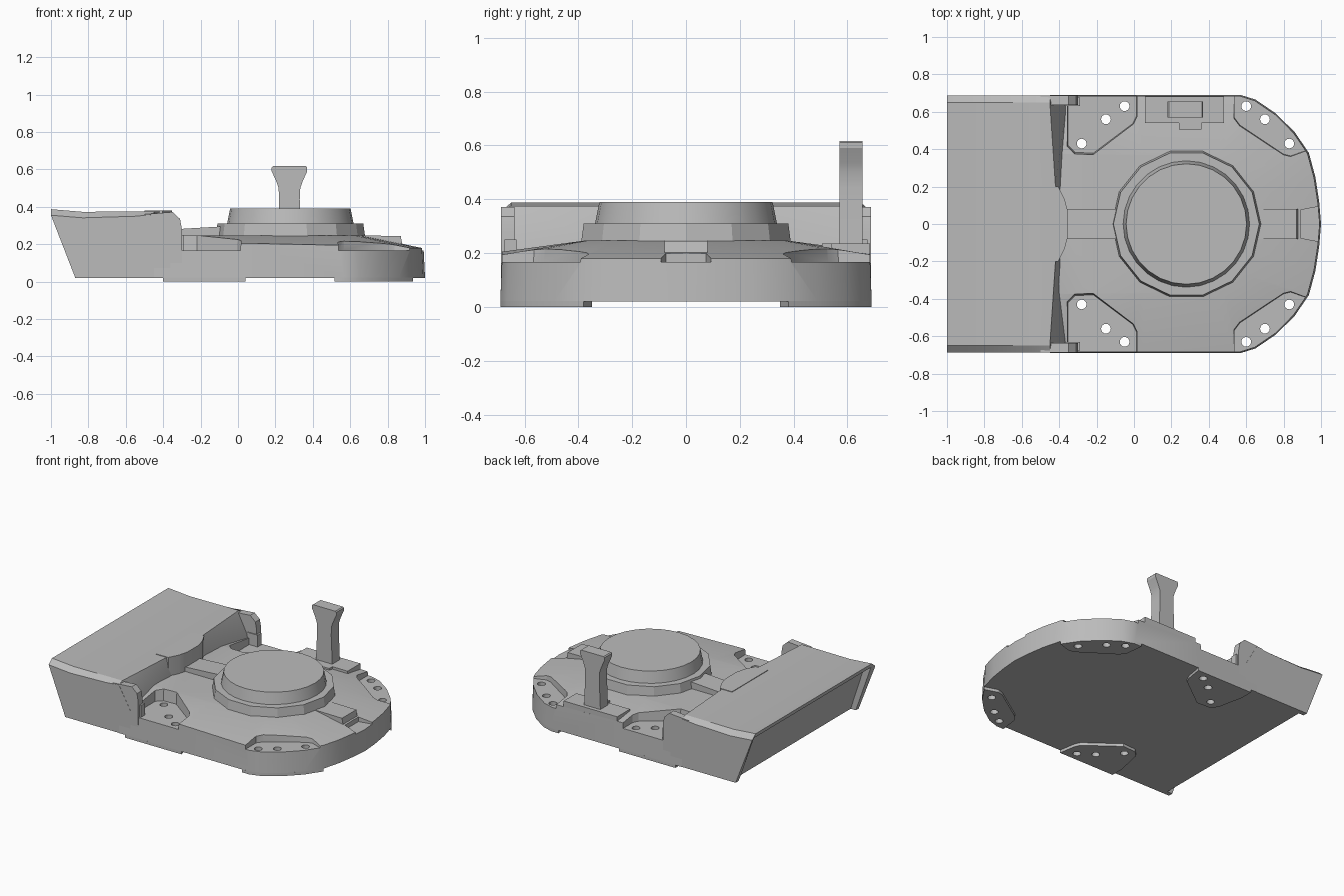
import bpy, bmesh, math
from mathutils import Vector

cube = bpy.data.objects.get("Cube")
if cube:
    bpy.data.objects.remove(cube, do_unlink=True)

grey = bpy.data.materials.new("plain_grey")
grey.use_nodes = True
GREY = (0.5, 0.5, 0.5, 1)
grey.diffuse_color = GREY
grey.node_tree.nodes["Principled BSDF"].inputs["Base Color"].default_value = GREY


def loft(name, rings):
    """Skin equal-length point rings and cap both ends."""
    bm = bmesh.new()
    loops = [[bm.verts.new(p) for p in ring] for ring in rings]
    n = len(loops[0])
    for a, b in zip(loops, loops[1:]):
        for i in range(n):
            j = (i + 1) % n
            bm.faces.new((a[i], a[j], b[j], b[i]))
    bm.faces.new(loops[0])
    bm.faces.new(loops[-1])
    bmesh.ops.recalc_face_normals(bm, faces=bm.faces)
    mesh = bpy.data.meshes.new(name)
    bm.to_mesh(mesh)
    bm.free()
    mesh.materials.append(grey)
    obj = bpy.data.objects.new(name, mesh)
    bpy.context.collection.objects.link(obj)
    return obj


def plan(name, pts, z0, z1):
    return loft(name, [[(x, y, z) for x, y in pts] for z in (z0, z1)])


def side(name, pts, y0, y1):
    return loft(name, [[(x, y, z) for x, z in pts] for y in (y0, y1)])


def box(name, x0, x1, y0, y1, z0, z1):
    return plan(name, [(x0, y0), (x1, y0), (x1, y1), (x0, y1)], z0, z1)


def disc(cx, cy, r, n):
    steps = [math.tau * i / n for i in range(n)]
    return [(cx + r * math.cos(a), cy + r * math.sin(a)) for a in steps]


def cut(obj, cutters):
    for c in cutters:
        mod = obj.modifiers.new("cut", "BOOLEAN")
        mod.object, mod.operation, mod.solver = c, "DIFFERENCE", "EXACT"
    deps = bpy.context.evaluated_depsgraph_get()
    mesh = bpy.data.meshes.new_from_object(obj.evaluated_get(deps))
    obj.modifiers.clear()
    obj.data = mesh


def flip(pts, s):
    return [(x, s * y) for x, y in pts]


# Hull with rounded nose and sloping deck
nose = [(0.57, 0.69), (0.65, 0.665), (0.76, 0.59), (0.86, 0.49),
        (0.935, 0.38), (0.97, 0.25), (0.99, 0.12)]
half = [(-0.45, 0.69), (0.05, 0.69)] + nose
outline = half + [(1, 0)] + flip(half[::-1], -1)


def edge_height(x):
    return 0.205 - 0.025 * max(0, min(1, (x - 0.3) / 0.6))


def inner(x, y):
    return (0.28 + (x - 0.28) * 0.52 if x > 0.28 else x, y * 0.54, 0.247)


hull = loft("hull", [
    [(x, y, 0.02) for x, y in outline],
    [(x * 0.992, y * 0.99, edge_height(x)) for x, y in outline],
    [inner(x, y) for x, y in outline]])

# Corner pockets, foot pads and bolt holes
rear_edge = [(0.02, 0.57), (0, 0.53), (-0.22, 0.365), (-0.32, 0.37), (-0.36, 0.41)]
front_edge = [(0.94, 0.385), (0.84, 0.35), (0.8, 0.36), (0.56, 0.52), (0.53, 0.56)]
holes = [(-0.28, 0.43), (-0.15, 0.56), (-0.05, 0.63),
         (0.6, 0.63), (0.7, 0.56), (0.83, 0.43)]
pockets, drills, pads = [], [], []


def tapered(name, pts, centre):
    low = [(centre[0] + (x - centre[0]) * 0.965, centre[1] + (y - centre[1]) * 0.965, 0.167)
           for x, y in pts]
    high = [(x, y, 0.167) for x, y in pts]
    return loft(name, [low, [(x, y, 0.3) for x, y, z in high]])


for s, label in ((1, "left"), (-1, "right")):
    rear_cut = [(-0.36, 0.8), (0.02, 0.8)] + rear_edge
    front_cut = [(0.53, 0.8), (1.1, 0.8), (1.1, 0.44)] + front_edge
    pockets.append(tapered("pocket_cutter", flip(rear_cut, s), (-0.17, s * 0.75)))
    pockets.append(tapered("pocket_cutter", flip(front_cut, s), (0.76, s * 0.75)))
    for x, y in holes:
        drills.append(plan("drill_cutter", disc(x, s * y, 0.026, 16), -0.1, 0.4))
    rear_pad = [(-0.4, 0.69), (0.04, 0.69)] + rear_edge + [(-0.4, 0.6)]
    front_pad = [(0.515, 0.69)] + nose[:5] + front_edge[1:]
    pads.append(plan("rear_pad_" + label, flip(rear_pad, s), 0, 0.021))
    pads.append(plan("front_pad_" + label, flip(front_pad, s), 0, 0.021))

notch = plan("notch_cutter", [(0.89, -0.075), (1.1, -0.115), (1.1, 0.115), (0.89, 0.075)],
             0.167, 0.3)
cut(hull, pockets + drills + [notch])
for pad in pads:
    cut(pad, drills)

# Rear wedge housing, skinned from side to side, with a recessed back
def wedge_ring(y, drop, top_x, foot_x):
    return [(x, y, z) for x, z in (
        (-0.87, 0.02), (-1, 0.387 - drop), (-0.83, 0.373 - drop), (-0.55, 0.375 - drop * 0.8),
        (top_x, 0.375 - drop * 0.5), (foot_x, 0.2), (foot_x, 0.02))]


right_rings = [wedge_ring(-0.688, 0.032, -0.45, -0.36), wedge_ring(-0.65, 0, -0.45, -0.36),
               wedge_ring(-0.2, 0, -0.42, -0.385)]
left_rings = [[(x, -y, z) for x, y, z in ring] for ring in right_rings[::-1]]
wedge = loft("rear_wedge", right_rings + left_rings)
recess = side("recess_cutter", [(-1.1, 0.355), (-0.94, 0.355), (-0.82, -0.01), (-1.1, -0.01)],
              -0.655, 0.655)
cut(wedge, [recess])

# Rounded bulge in the middle of the wedge
bulge = [(-0.5, -0.2), (-0.405, -0.2), (-0.37, -0.13), (-0.352, -0.06)]
plan("wedge_bulge", bulge + flip(bulge[::-1], -1), 0.2, 0.379)

# Side lugs beside the wedge
lug = [(-0.5, 0.03), (-0.3, 0.03), (-0.3, 0.28), (-0.31, 0.335), (-0.35, 0.372), (-0.5, 0.36)]
for s, label in ((1, "left"), (-1, "right")):
    side("lug_" + label, lug, s * 0.637, s * 0.687)
    box("lug_foot_" + label, -0.37, -0.288, s * 0.63, s * 0.675, 0.1, 0.25)

# Central ring and raised cap
def drum(name, n, z0, r0, z1, r1):
    return loft(name, [[(x, y, z) for x, y in disc(0.28, 0, r, n)]
                       for z, r in ((z0, r0), (z1, r1))])


drum("ring", 14, 0.2, 0.405, 0.31, 0.39)
drum("cap", 28, 0.3, 0.34, 0.39, 0.322)

# Deck ridges fore and aft of the ring
side("rear_ridge", [(-0.42, 0.2), (0, 0.2), (0, 0.3), (-0.42, 0.275)], -0.08, 0.08)
side("front_ridge", [(0.6, 0.19), (0.88, 0.19), (0.87, 0.244), (0.6, 0.247)], -0.08, 0.08)

# Post with its base plate
box("post_plate", 0.06, 0.48, 0.54, 0.683, 0.17, 0.236)
box("post_plate_tab", 0.24, 0.36, 0.505, 0.55, 0.2, 0.236)
post_half = [(0.065, 0.2), (0.055, 0.44), (0.058, 0.5), (0.07, 0.535), (0.095, 0.59),
             (0.095, 0.61), (0.088, 0.617)]
post = [(0.275 + w, z) for w, z in post_half] + [(0.275 - w, z) for w, z in post_half[::-1]]
side("post", post, 0.57, 0.655)

# Remove cutters and smooth gentle edges
for c in pockets + drills + [notch, recess]:
    bpy.data.objects.remove(c, do_unlink=True)
bpy.ops.object.select_all(action="DESELECT")
parts = [o for o in bpy.context.collection.objects if o.type == "MESH"]
for o in parts:
    o.select_set(True)
bpy.context.view_layer.objects.active = parts[0]
bpy.ops.object.shade_smooth_by_angle(angle=math.radians(20))
